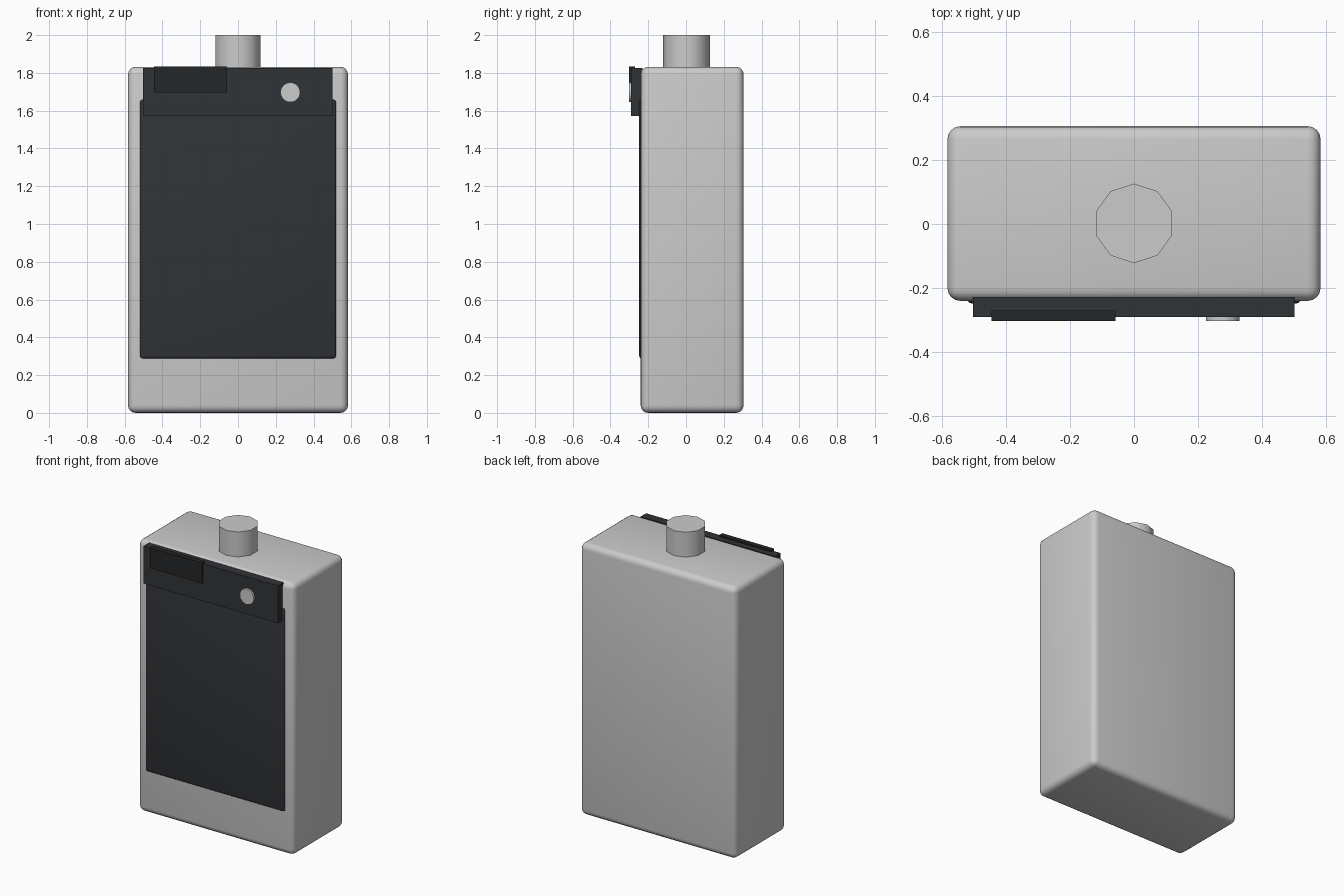
import bpy
from math import pi, radians

if "Cube" in bpy.data.objects:
    bpy.data.objects.remove(bpy.data.objects["Cube"])


def colour(name, rgb):
    m = bpy.data.materials.new(name)
    m.diffuse_color = (*rgb, 1)
    m.use_nodes = True
    m.node_tree.nodes["Principled BSDF"].inputs["Base Color"].default_value = m.diffuse_color
    return m


charcoal = colour("charcoal", (0.03, 0.033, 0.038))
black = colour("black", (0.018, 0.019, 0.02))


def finish(ob, name, mat, bevel=0, segments=3):
    ob.name = name
    if mat:
        ob.data.materials.append(mat)
    if bevel:
        b = ob.modifiers.new("bevel", 'BEVEL')
        b.width, b.segments = bevel, segments
        bpy.ops.object.modifier_apply(modifier=b.name)
    bpy.ops.object.shade_smooth_by_angle(angle=radians(40))
    return ob


def box(name, x, y, z, mat=None, bevel=0, segments=3):
    centre = [(a + b) / 2 for a, b in (x, y, z)]
    bpy.ops.mesh.primitive_cube_add(size=1, location=centre)
    ob = bpy.context.object
    ob.scale = [b - a for a, b in (x, y, z)]
    bpy.ops.object.transform_apply(location=False, rotation=False, scale=True)
    return finish(ob, name, mat, bevel, segments)


def cylinder(name, sides, radius, depth, centre, rotation=(0, 0, 0)):
    bpy.ops.mesh.primitive_cylinder_add(vertices=sides, radius=radius, depth=depth,
                                        location=centre, rotation=rotation)
    return finish(bpy.context.object, name, None)


# Rounded case
box("case", (-0.582, 0.582), (-0.24, 0.305), (0.003, 1.835), bevel=0.04, segments=4)

# Thin front panel
box("front_panel", (-0.52, 0.52), (-0.248, -0.2), (0.287, 1.66), charcoal, bevel=0.015)

# Upper strip with raised window
box("top_strip", (-0.502, 0.5), (-0.29, -0.23), (1.573, 1.825), charcoal)
box("window", (-0.445, -0.058), (-0.303, -0.27), (1.697, 1.835), black)

# Round button on the strip
cylinder("button", 32, 0.052, 0.04, (0.277, -0.283, 1.697), (pi / 2, 0, 0))

# Ten-sided neck on top
cylinder("neck", 10, 0.124, 0.2, (0, 0.002, 1.9))

# Settle exactly on the floor
bpy.data.objects["case"].location.z -= 0.003
